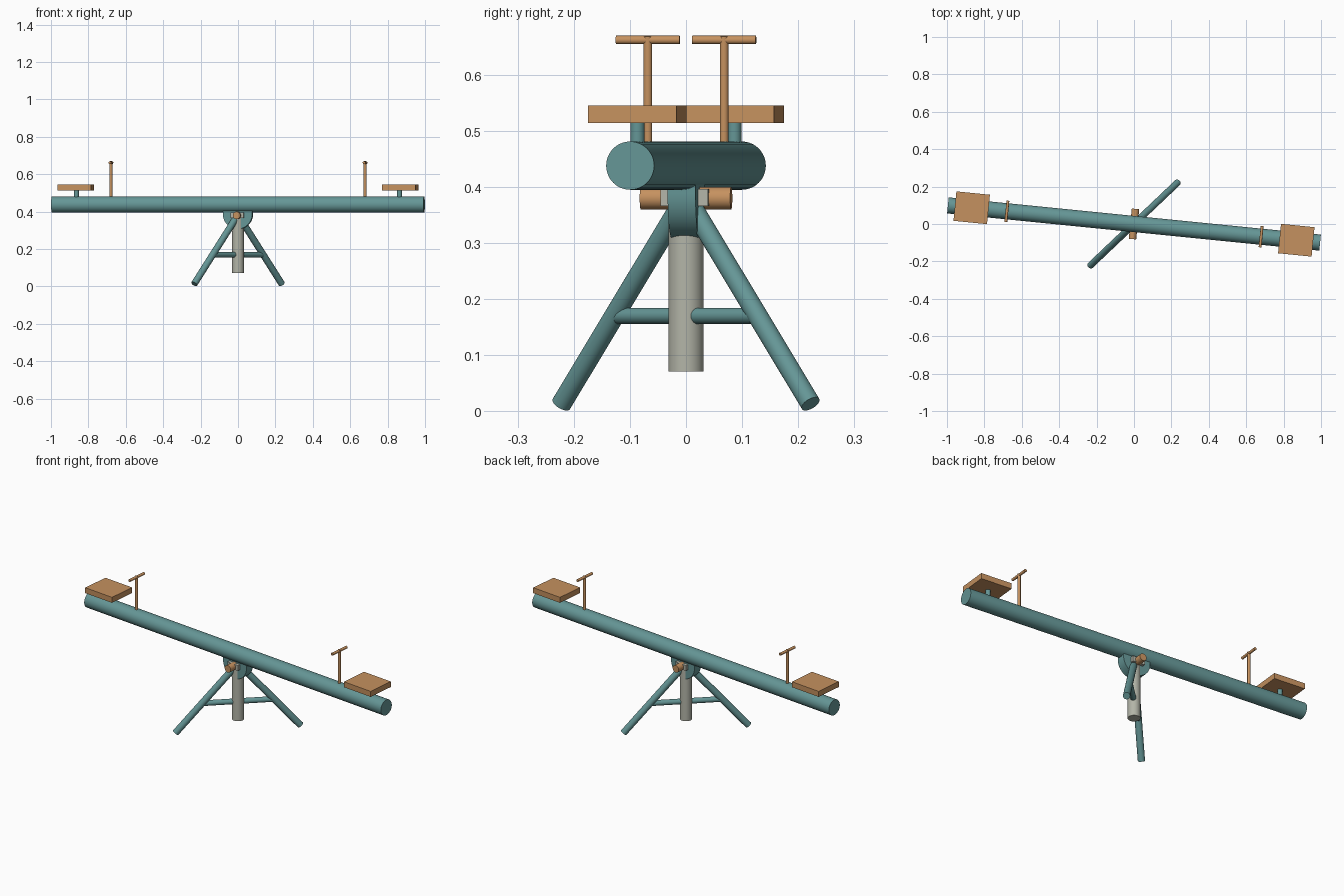
import bpy, bmesh, math
from mathutils import Vector, Matrix

if "Cube" in bpy.data.objects:
    bpy.data.objects.remove(bpy.data.objects["Cube"])


def material(name, rgb):
    m = bpy.data.materials.new(name)
    m.diffuse_color = (*rgb, 1)
    m.use_nodes = True
    m.node_tree.nodes["Principled BSDF"].inputs["Base Color"].default_value = m.diffuse_color
    return m


TEAL = material("teal paint", (0.13, 0.305, 0.305))
WOOD = material("warm wood", (0.56, 0.285, 0.115))
STEEL = material("pale grey", (0.45, 0.46, 0.39))

YAW = Matrix.Rotation(-math.atan(0.1), 4, 'Z')  # swing of the beam about the post
STILL = Matrix.Identity(4)


def finish(name, bm, mat, turn, smooth=True):
    bm.transform(turn)
    me = bpy.data.meshes.new(name)
    bm.to_mesh(me)
    bm.free()
    me.materials.append(mat)
    ob = bpy.data.objects.new(name, me)
    bpy.context.collection.objects.link(ob)
    if smooth:
        bpy.ops.object.select_all(action='DESELECT')
        ob.select_set(True)
        bpy.context.view_layer.objects.active = ob
        bpy.ops.object.shade_smooth_by_angle(angle=math.radians(40))
    return ob


def rod(name, a, b, r, mat, turn=STILL, sides=32):
    a, b = Vector(a), Vector(b)
    d = b - a
    m = Matrix.Translation((a + b) / 2) @ d.to_track_quat('Z', 'Y').to_matrix().to_4x4()
    bm = bmesh.new()
    bmesh.ops.create_cone(bm, cap_ends=True, segments=sides, radius1=r, radius2=r,
                          depth=d.length, matrix=m)
    return finish(name, bm, mat, turn)


def box(name, centre, size, mat, turn=STILL):
    bm = bmesh.new()
    bmesh.ops.create_cube(bm, size=1, matrix=Matrix.Translation(centre) @ Matrix.Diagonal((*size, 1)))
    return finish(name, bm, mat, turn, False)


# Long round beam
rod("beam", (-1, 0, 0.438), (1, 0, 0.438), 0.043, TEAL, YAW, 48)

# Seat, seat post and T handle at each end
for side, s in (("left", -1), ("right", 1)):
    box(f"{side}_seat", (s * 0.872, 0, 0.5295), (0.18, 0.158, 0.031), WOOD, YAW)
    rod(f"{side}_seat_post", (s * 0.868, 0, 0.42), (s * 0.868, 0, 0.518), 0.0125, TEAL, YAW)
    rod(f"{side}_handle_post", (s * 0.683, 0, 0.45), (s * 0.683, 0, 0.668), 0.0078, WOOD, YAW)
    rod(f"{side}_handle_grip", (s * 0.683, -0.057, 0.662), (s * 0.683, 0.057, 0.662), 0.0075, WOOD, YAW)

# Half-round pivot bracket hanging under the beam
bm = bmesh.new()
outline = [bm.verts.new((0.079 * math.cos(t), -0.025, 0.388 + 0.081 * math.sin(t)))
           for t in (math.pi + math.pi * i / 24 for i in range(25))]
outline += [bm.verts.new((x, -0.025, 0.405)) for x in (0.079, -0.079)]
face = bm.faces.new(outline)
ext = bmesh.ops.extrude_face_region(bm, geom=[face])
bmesh.ops.translate(bm, vec=(0, 0.05, 0),
                    verts=[v for v in ext["geom"] if isinstance(v, bmesh.types.BMVert)])
bmesh.ops.recalc_face_normals(bm, faces=bm.faces[:])
finish("pivot_bracket", bm, TEAL, YAW)

# Axle with its grey bearing block
rod("axle", (0, -0.081, 0.38), (0, 0.081, 0.38), 0.02, WOOD, YAW)
box("bearing_block", (0, 0, 0.381), (0.07, 0.085, 0.03), STEEL, YAW)

# Upright post
rod("centre_post", (0, 0, 0.071), (0, 0, 0.395), 0.0315, STEEL)

# Splayed legs and the brace between them
for side, s in (("front", -1), ("back", 1)):
    rod(f"{side}_leg", (0, 0, 0.383), (s * 0.234, s * 0.222, 0.0135), 0.018, TEAL)
rod("brace", (-0.13, -0.122, 0.17), (0.13, 0.122, 0.17), 0.0145, TEAL)
